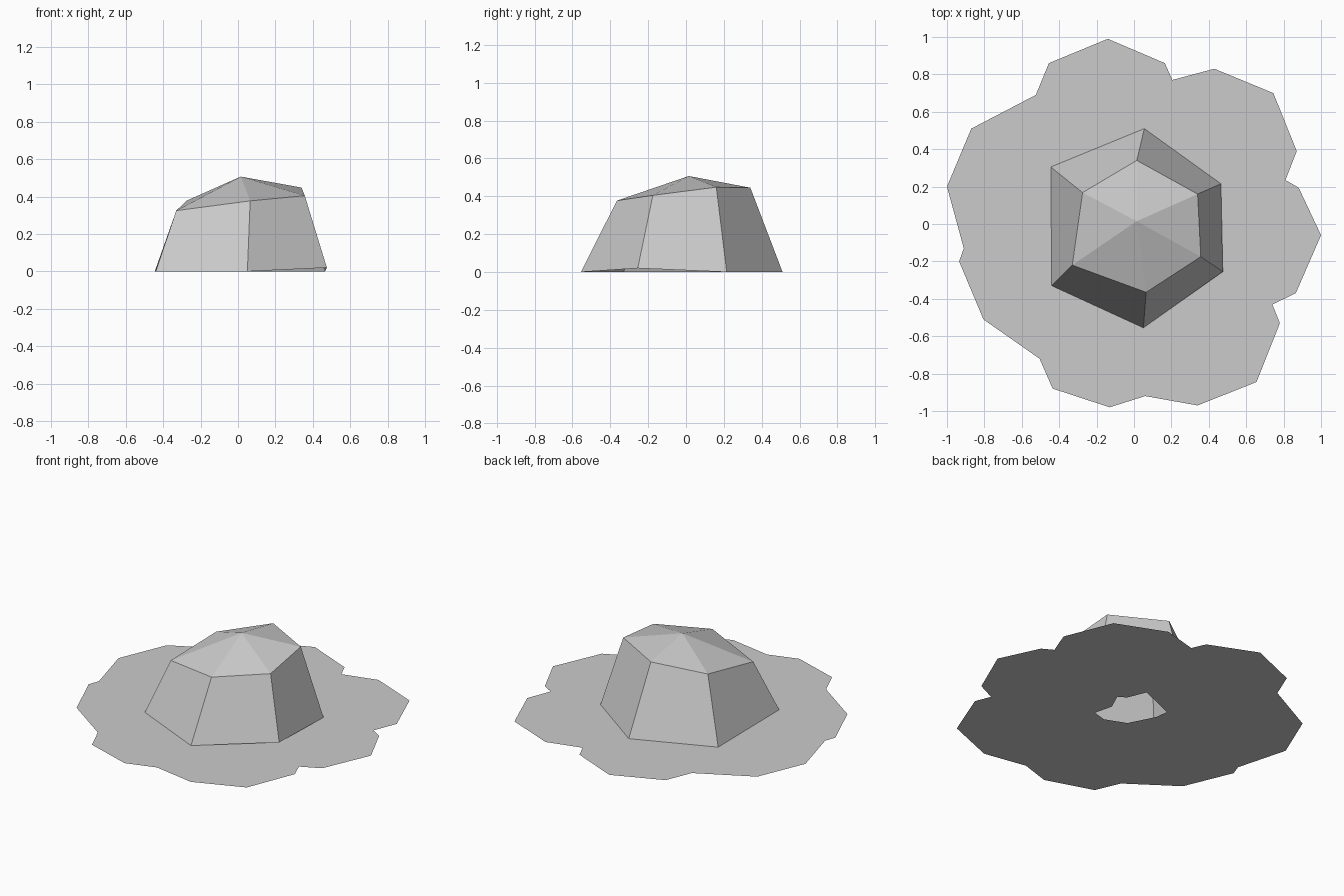
import bpy, bmesh

if "Cube" in bpy.data.objects:
    bpy.data.objects.remove(bpy.data.objects["Cube"])


def finish(bm, name):
    mesh = bpy.data.meshes.new(name)
    bm.to_mesh(mesh)
    bm.free()
    obj = bpy.data.objects.new(name, mesh)
    bpy.context.collection.objects.link(obj)
    return obj


def add_loop(bm, pts):
    verts = [bm.verts.new((p[0], p[1], 0)) for p in pts]
    return [bm.edges.new((verts[i - 1], verts[i])) for i in range(len(verts))]


# Flat leafy base: lobed outline with a ragged central hole
outline = [(-.14, .99), (-.455, .86), (-.525, .69), (-.87, .51), (-1, .20),
           (-.91, -.13), (-.935, -.20), (-.805, -.51), (-.505, -.72), (-.435, -.88),
           (-.13, -.98), (.06, -.92), (.34, -.97), (.655, -.845), (.78, -.53),
           (.74, -.43), (.865, -.37), (1, -.06), (.88, .195), (.81, .235),
           (.87, .39), (.745, .70), (.43, .83), (.205, .77), (.165, .86)]
hole = [(.15, -.18), (.12, -.06), (.17, .05), (.12, .08), (.07, .20),
        (-.17, .10), (-.16, .015), (-.075, -.15), (.06, -.205)]
bm = bmesh.new()
edges = add_loop(bm, outline) + add_loop(bm, hole)
bmesh.ops.triangle_fill(bm, edges=edges, use_beauty=True, normal=(0, 0, 1))
for f in bm.faces:
    f.normal_update()
    if f.normal.z < 0:
        f.normal_flip()
finish(bm, "leafy_base")

# Faceted six-sided dome: sloping walls and a low pointed roof, open below
foot = [(.055, .51, 0), (.465, .215, 0), (.475, -.255, .02),
        (.05, -.555, 0), (-.44, -.33, 0), (-.445, .305, 0)]
rim = [(.015, .34, .445), (.34, .16, .448), (.357, -.175, .405),
       (.065, -.365, .377), (-.33, -.22, .325), (-.275, .168, .378)]
bm = bmesh.new()
low = [bm.verts.new(p) for p in foot]
top = [bm.verts.new(p) for p in rim]
apex = bm.verts.new((.015, .015, .507))
for i in range(6):
    bm.faces.new((low[i], low[i - 1], top[i - 1], top[i]))
    bm.faces.new((top[i], top[i - 1], apex))
for f in bm.faces:
    f.normal_update()
    if f.normal.dot(f.calc_center_median()) < 0:
        f.normal_flip()
finish(bm, "faceted_dome")
